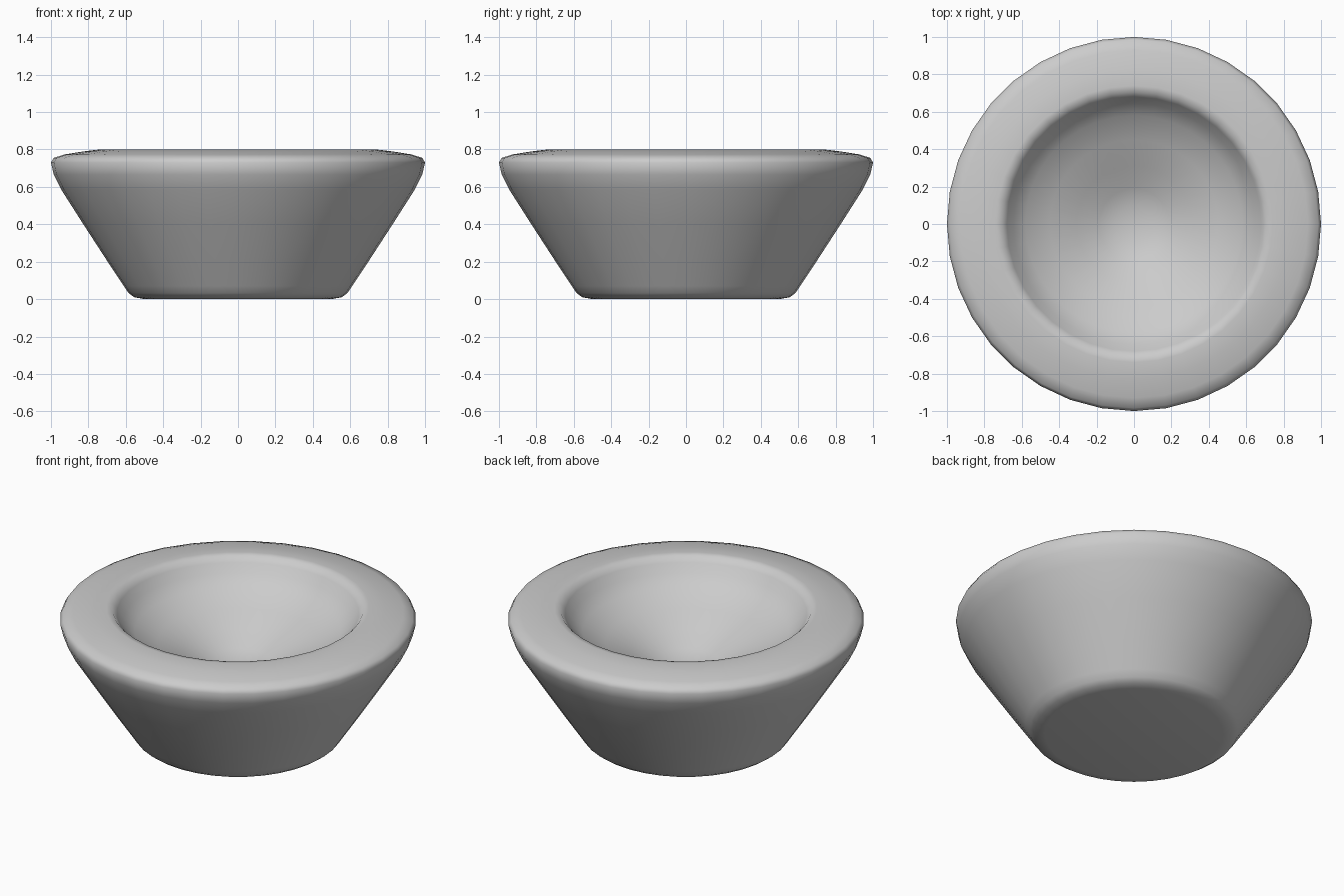
import bpy, bmesh, math

if "Cube" in bpy.data.objects:
    bpy.data.objects.remove(bpy.data.objects["Cube"])

SIDES = 36

# Half profile (radius, height): underside, flared wall, thick rim, hollow
profile = [
    (0.50, 0.00), (0.555, 0.01), (0.585, 0.032), (0.61, 0.07),
    (0.70, 0.205), (0.83, 0.405), (0.945, 0.585), (0.985, 0.665),
    (1.00, 0.73), (0.985, 0.755), (0.93, 0.773), (0.83, 0.789),
    (0.74, 0.80), (0.705, 0.795), (0.68, 0.765), (0.645, 0.715),
    (0.58, 0.655), (0.45, 0.59), (0.31, 0.525), (0.19, 0.46),
    (0.10, 0.43),
]


def lathe(name, points, bottom_z, inner_z):
    """Spin a profile round z and close both ends on the axis."""
    bm = bmesh.new()
    rings = []
    for r, z in points:
        rings.append([bm.verts.new((r * math.cos(2 * math.pi * i / SIDES),
                                    r * math.sin(2 * math.pi * i / SIDES), z))
                      for i in range(SIDES)])
    low = bm.verts.new((0, 0, bottom_z))
    deep = bm.verts.new((0, 0, inner_z))
    for i in range(SIDES):
        j = (i + 1) % SIDES
        for a, b in zip(rings, rings[1:]):
            bm.faces.new((a[i], a[j], b[j], b[i]))
        bm.faces.new((low, rings[0][j], rings[0][i]))
        bm.faces.new((deep, rings[-1][i], rings[-1][j]))
    bmesh.ops.recalc_face_normals(bm, faces=bm.faces)
    for f in bm.faces:
        f.smooth = True
    mesh = bpy.data.meshes.new(name)
    bm.to_mesh(mesh)
    bm.free()
    obj = bpy.data.objects.new(name, mesh)
    bpy.context.collection.objects.link(obj)
    return obj


# Thick-walled bowl
lathe("bowl", profile, 0.0, 0.425)
